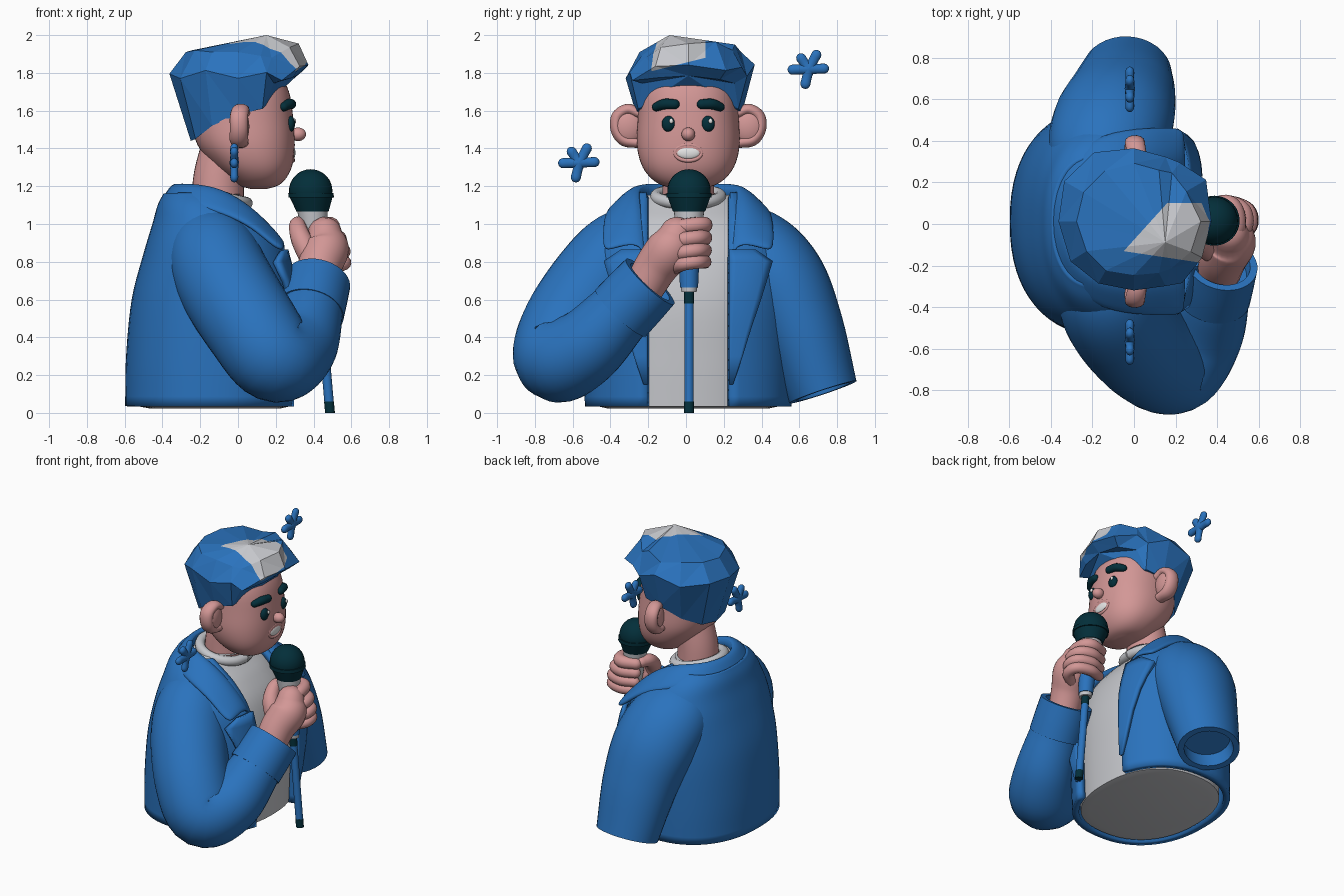
import bpy, bmesh, math, random
from mathutils import Vector as V

if "Cube" in bpy.data.objects:
    bpy.data.objects.remove(bpy.data.objects["Cube"])
random.seed(4)

def mat(name, *c):
    m = bpy.data.materials.new(name)
    m.diffuse_color = (*c, 1)
    m.use_nodes = True
    m.node_tree.nodes["Principled BSDF"].inputs["Base Color"].default_value = m.diffuse_color
    return m
BLUE = mat("blue_cloth", .023, .17, .51)
SKIN = mat("skin_pink", .65, .31, .305)
GREY = mat("light_grey", .56, .57, .60)
DARK = mat("dark_teal", .001, .028, .042)
WHITE = mat("white", .85, .85, .85)
Y0 = .012  # the head and torso sit slightly off centre

def finish(name, bm, m, angle=40, solid=0, sub=0):
    bmesh.ops.recalc_face_normals(bm, faces=bm.faces[:])
    me = bpy.data.meshes.new(name)
    bm.to_mesh(me)
    bm.free()
    o = bpy.data.objects.new(name, me)
    bpy.context.collection.objects.link(o)
    o.location.y = Y0
    me.materials.append(m)
    if angle:
        me.polygons.foreach_set("use_smooth", [True] * len(me.polygons))
        me.set_sharp_from_angle(angle=math.radians(angle))
    if solid:
        s = o.modifiers.new("thickness", 'SOLIDIFY')
        s.thickness, s.offset = solid, 0
    if sub:
        o.modifiers.new("smooth", 'SUBSURF').levels = sub
        o.modifiers["smooth"].render_levels = sub
    return o

def grid(rows, closed=True, caps=True):
    """bmesh from rows of points; returns it with its end cap"""
    bm = bmesh.new()
    vs = [[bm.verts.new(p) for p in r] for r in rows]
    n = len(vs[0])
    for a, b in zip(vs, vs[1:]):
        for i in range(n if closed else n - 1):
            j = (i + 1) % n
            bm.faces.new((a[i], a[j], b[j], b[i]))
    end = None
    if caps:
        bm.faces.new(vs[0][::-1])
        end = bm.faces.new(vs[-1])
    return bm, end

def spline(pts, k=6):
    P = [V(p) for p in pts]
    P = [2 * P[0] - P[1]] + P + [2 * P[-1] - P[-2]]
    out = []
    for a, b, c, d in zip(P, P[1:], P[2:], P[3:]):
        for i in range(k):
            t = i / k
            out.append(.5 * (2 * b + (c - a) * t + (2 * a - 5 * b + 4 * c - d) * t * t
                             + (3 * b - a - 3 * c + d) * t ** 3))
    return out + [P[-2]]

def tube(name, pts, m, n=24, k=6, rounded=True, hollow=0, sx=1):
    """swept round tube; points are x, y, z, radius"""
    S = [(V(p[:3]), p[3]) for p in spline(pts, k)]
    if rounded:
        def cap(p, r, d):
            return [(p + d * r * a, r * math.sqrt(1 - a * a)) for a in (.4, .7, .9, .985)]
        S = (cap(*S[0], (S[0][0] - S[1][0]).normalized())[::-1] + S
             + cap(*S[-1], (S[-1][0] - S[-2][0]).normalized()))
    rows, u = [], None
    for i, (p, r) in enumerate(S):
        d = (S[min(i + 1, len(S) - 1)][0] - S[max(i - 1, 0)][0]).normalized()
        u = u or d.orthogonal()
        u = (u - d * u.dot(d)).normalized()
        w = d.cross(u)
        ring = [(u * math.cos(a) + w * math.sin(a)) * r for a in (2 * math.pi * j / n for j in range(n))]
        rows.append([p + V((q.x * sx, q.y, q.z)) for q in ring])
    if hollow:  # turn the open end inwards
        c, d = S[-1][0], (S[-1][0] - S[-2][0]).normalized()
        for s, back in ((.8, 0), (.76, hollow)):
            rows.append([c + (q - c) * s - d * back for q in rows[len(S) - 1]])
    return finish(name, grid(rows)[0], m, 50)

def ball(name, c, r, m):
    bm = bmesh.new()
    bmesh.ops.create_uvsphere(bm, u_segments=28, v_segments=18, radius=1)
    for v in bm.verts:
        v.co = V([c[i] + v.co[i] * r[i] for i in range(3)])
    return finish(name, bm, m)

def sring(z, xb, xf, ry, angs, n=2.3):
    f = lambda v: math.copysign(abs(v) ** (2 / n), v)
    return [((xb + xf) / 2 + (xf - xb) / 2 * f(math.cos(a)), ry * f(math.sin(a)), z) for a in angs]
FULL = [2 * math.pi * i / 48 for i in range(48)]

# torso: shirt inside an open jacket shell
body = spline([(.035, -.575, .30, .525), (.3, -.57, .31, .53), (.6, -.54, .31, .53), (.85, -.475, .25, .51),
               (1.0, -.43, .15, .44), (1.09, -.405, .05, .37), (1.15, -.375, -.02, .29)], 5)
shirt = [sring(.022, -.46, .22, .42, FULL)]
shirt += [sring(z, b + .045, f - .025, r - .045, FULL) for z, b, f, r in body]
shirt.append(sring(1.16, -.25, .04, .15, FULL))
finish("shirt", grid(shirt)[0], GREY, 60)
rows = []
for z, b, f, r in body:
    t = math.asin((.215 / r) ** 1.15)
    rows.append(sring(z, b, f, r, [t + (2 * math.pi - 2 * t) * i / 56 for i in range(57)]))
finish("jacket", grid(rows, False, False)[0], BLUE, 50, .045)
tube("shirt_collar", [(-.115 + .16 * math.cos(a), .17 * math.sin(a), 1.145 - .035 * math.cos(a), .033)
                      for a in (math.pi * i / 8 for i in range(17))], GREY, 12, 3, False)

def surf(y, z):
    """front of the jacket at y, z"""
    q = min(body, key=lambda s: abs(s[0] - z))
    return (q[1] + q[2]) / 2 + (q[2] - q[1]) / 2 * max(0, 1 - (abs(y) / q[3]) ** 2.3) ** .435

# turned-down collar and lapels
half = [((-.34, 0, 1.2), (-.42, 0, 1.11)), ((-.27, .2, 1.205), (-.35, .29, 1.11)),
        ((-.12, .27, 1.195), (-.15, .43, 1.08)), ((.02, .26, 1.12), (.06, .45, 1.0)),
        ((.15, .25, 1.0), (.18, .455, .89)), ((.25, .24, .87), (.24, .44, .86))]
path = [(i[0], -i[1], i[2], o[0], -o[1], o[2]) for i, o in half[:0:-1]] + [(*i, *o) for i, o in half]
rows = []
for p in path:
    a, b = V(p[:3]), V(p[3:])
    fold = a.lerp(b, .3) + V((0, 0, .025))
    rows.append([a - V((0, 0, .06)), a, fold, a.lerp(b, .7) + V((0, 0, .012)), b])
finish("jacket_collar", grid(rows, False, False)[0], BLUE, 50, .035, 2)
for s, side in ((-1, "right"), (1, "left")):
    rows = []
    for z, w in ((.86, .35), (.80, .44), (.7, .41), (.6, .38), (.45, .33), (.3, .285), (.15, .235)):
        ys = [.215 + (w - .215) * i / 6 for i in range(7)]
        rows.append([(surf(y, z) + .025 + .25 * (y - .215), s * y, z) for y in ys])
    finish(side + "_lapel", grid(rows, False, False)[0], BLUE, 50, .03)

# neck and head
tube("neck", [(-.11, 0, 1.08, .14), (-.1, 0, 1.25, .135), (-.06, 0, 1.42, .13)], SKIN, 32, 6, False)
skull = spline([(1.185, .07, .15, .05), (1.205, .0, .215, .14), (1.25, -.06, .26, .205), (1.32, -.14, .29, .25),
                (1.42, -.215, .30, .272), (1.55, -.25, .293, .268), (1.7, -.26, .27, .255),
                (1.8, -.23, .21, .21), (1.86, -.1, .1, .1)], 4)
finish("head", grid([sring(z, b, f, r, FULL) for z, b, f, r in skull])[0], SKIN, 60)

# face
ball("nose", (.318, 0, 1.475), (.042, .036, .036), SKIN)
ball("teeth", (.29, 0, 1.378), (.014, .062, .034), WHITE)
tube("lips", [(.291 - .006 * math.cos(a) ** 2, .07 * math.cos(a), 1.378 + .042 * math.sin(a), .011)
              for a in (math.pi * i / 8 for i in range(17))], SKIN, 8, 3, False)
for s, side in ((-1, "right"), (1, "left")):
    ball(side + "_eye", (.278, s * .104, 1.53), (.024, .036, .042), DARK)
    ball(side + "_eye_glint", (.3, s * .104 + .014, 1.545), (.008, .011, .013), WHITE)
    tube(side + "_eyebrow", [(.283, s * .072, 1.634, .026), (.27, s * .125, 1.635, .028),
                             (.242, s * .168, 1.62, .024)], DARK, 14)
    ball(side + "_ear", (.015, s * .32, 1.515), (.045, .085, .095), SKIN)
    tube(side + "_ear_rim", [(.025, s * .26, 1.585, .026), (.015, s * .32, 1.607, .03), (.005, s * .375, 1.57, .032),
                             (.005, s * .38, 1.50, .032), (.005, s * .34, 1.445, .033),
                             (.015, s * .27, 1.43, .028)], SKIN, 14, sx=1.5)

# faceted hair: angle, then radius and height of hairline, widest line and top
H = [(0, .31, 1.785, .375, 1.85, .33, 1.955), (30, .335, 1.765, .395, 1.82, .29, 1.965),
     (52, .31, 1.745, .365, 1.82, .29, 1.92), (64, .295, 1.61, .35, 1.78, .27, 1.95),
     (90, .285, 1.59, .35, 1.84, .28, 1.91), (120, .275, 1.52, .375, 1.79, .28, 1.93),
     (150, .265, 1.46, .38, 1.80, .28, 1.92), (180, .25, 1.44, .37, 1.80, .27, 1.91),
     (212, .265, 1.45, .365, 1.77, .27, 1.92), (240, .275, 1.52, .345, 1.82, .27, 1.91),
     (270, .275, 1.58, .335, 1.77, .25, 1.91), (296, .295, 1.61, .34, 1.80, .28, 1.89),
     (308, .31, 1.745, .385, 1.755, .28, 1.88), (332, .33, 1.775, .38, 1.84, .30, 1.935)]
rows = [[], [], []]
for h in H:
    a = math.radians(h[0])
    for i in range(3):
        r = h[1 + 2 * i] + random.uniform(-.01, .01) * (i > 0)
        rows[i].append((r * math.cos(a), r * math.sin(a), h[2 + 2 * i] + random.uniform(-.012, .012) * (i == 1)))
bm, top = grid(rows)
bmesh.ops.poke(bm, faces=[top])
max(bm.verts, key=lambda v: -v.co.xy.length).co = (.15, -.1, 2.0)
bmesh.ops.triangulate(bm, faces=bm.faces[:])
# the grey streak is cut out along four planes
cuts = [(V((0, .09, 0)), V((0, -1, 0))), (V((0, -.15, 0)), V((.15, 1, 0)).normalized()),
        (V((-.02, -.11, 0)), V((.21, -.19, 0))), (V((0, -.19, 1.81)), V((0, -.25, 1)).normalized())]
for co, no in cuts:
    bmesh.ops.bisect_plane(bm, geom=bm.verts[:] + bm.edges[:] + bm.faces[:], plane_co=co, plane_no=no)
for f in bm.faces:
    c = f.calc_center_median()
    f.material_index = int(all((c - co).dot(no) > 0 for co, no in cuts))
finish("hair", bm, BLUE, 0).data.materials.append(GREY)

# sleeves
Y0 = 0
tube("left_sleeve", [(-.15, .17, .92, .17), (-.14, .34, .86, .235), (-.1, .49, .70, .25), (-.06, .61, .45, .225),
                     (-.035, .725, .11, .187)], BLUE, 36, 8, False, .1, 1.16)
tube("right_sleeve", [(-.15, -.17, .92, .17), (-.135, -.32, .85, .235), (-.07, -.46, .69, .255),
                      (.07, -.62, .46, .25), (.2, -.675, .29, .235), (.32, -.53, .35, .205),
                      (.38, -.36, .52, .175), (.41, -.24, .64, .155)], BLUE, 36, 8, False)
tube("right_cuff", [(.38, -.345, .53, .182), (.40, -.27, .61, .18), (.422, -.19, .695, .175)],
     BLUE, 36, 6, False, .06)

# microphone on a slightly leaning stand
def ax(z):
    return V((.487 - .087 * z, .016, z))

def cone(name, z1, z2, r1, r2, m):
    rows = [[ax(z) + V((r * math.cos(a), r * math.sin(a), 0)) for a in FULL] for z, r in ((z1, r1), (z2, r2))]
    finish(name, grid(rows)[0], m)
cone("stand_foot", 0, .06, .026, .026, DARK)
cone("stand_pole", .06, .58, .025, .025, BLUE)
cone("stand_joint", .58, .645, .026, .026, DARK)
cone("mic_end_ring", .64, .665, .04, .044, GREY)
cone("mic_grip", .665, .8, .048, .054, BLUE)
cone("mic_handle", .8, 1.09, .054, .082, GREY)
cone("mic_neck", 1.065, 1.14, .085, .112, DARK)
ball("mic_head", ax(1.175), (.115, .115, .115), DARK)
cone("mic_band", 1.14, 1.165, .12, .12, DARK)

# hand gripping the microphone
tube("palm", [(.41, -.23, .65, .105), (.43, -.16, .77, .115), (.465, -.085, .87, .122), (.46, -.05, .945, .092)],
     SKIN)
for i, z in enumerate((.995, .927, .86, .80)):
    c, r = ax(z).x, .043 - .002 * i
    w = (.095, .125, .14, .14)[i]
    tube("finger_%d" % (i + 1), [(c + .07, -.06, z - .03, r), (c + w, -.01, z - .01, r), (c + w - .01, .065, z, r),
                                 (c + .04, .098, z, r), (c - .05, .075, z, r * .9)], SKIN, 14)
tube("thumb", [(.38, -.13, .83, .06), (.335, -.1, .92, .055), (.315, -.03, .99, .045), (.33, .04, 1.0, .038)],
     SKIN, 16)

# floating splash shapes
for name, y, z in (("upper_splash", .65, 1.82), ("lower_splash", -.565, 1.325)):
    for i, (a, l) in enumerate(((62, .085), (2, .08), (257, .08), (182, .085), (125, .07))):
        c, s = math.cos(math.radians(a)), math.sin(math.radians(a))
        tube("%s_lobe_%d" % (name, i + 1), [(-.02, y, z, .031), (-.02, y + c * l * .5, z + s * l * .5, .026),
                                            (-.02, y + c * l, z + s * l, .027)], BLUE, 14, 4, sx=.8)
